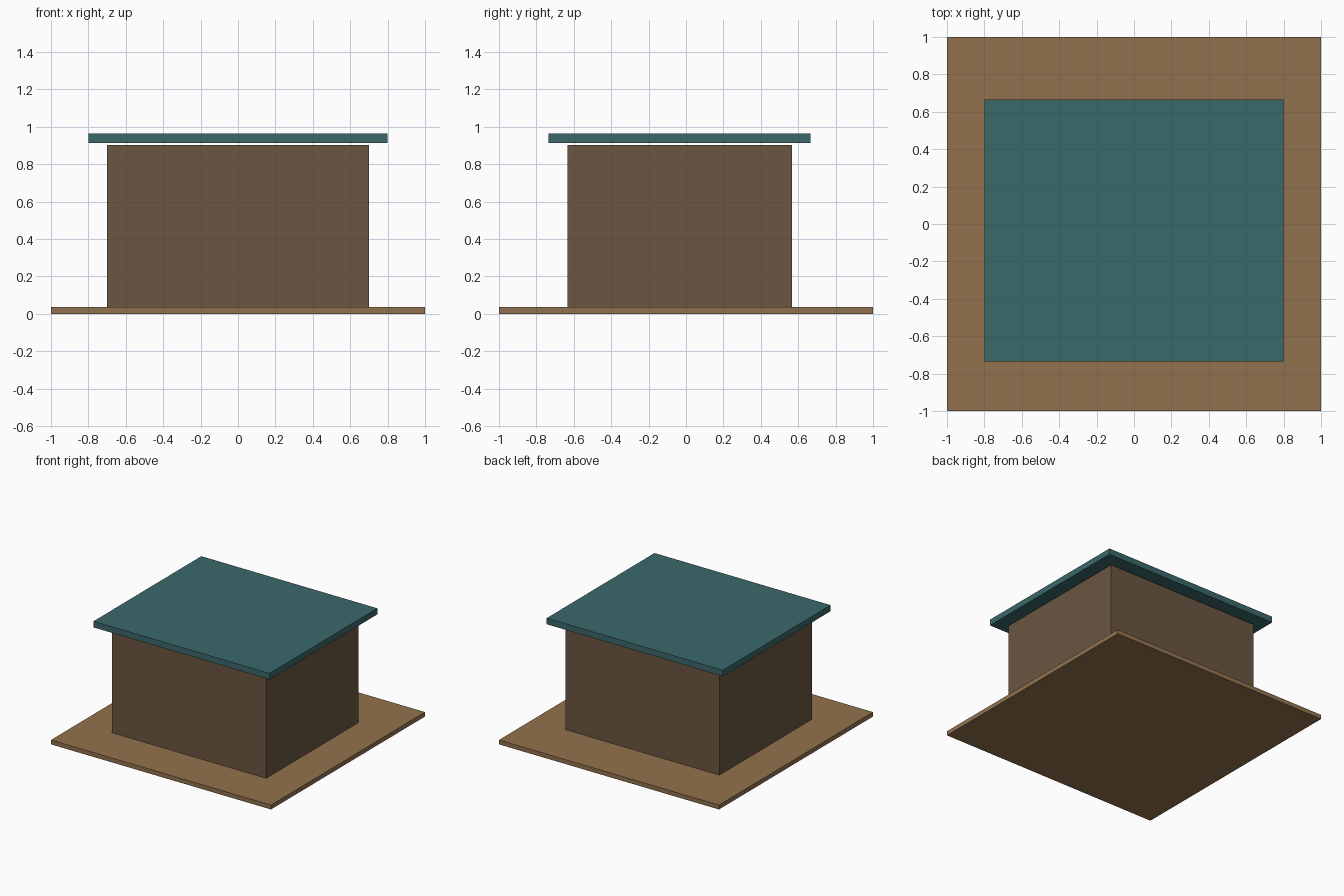
import bpy

if "Cube" in bpy.data.objects:
    bpy.data.objects.remove(bpy.data.objects["Cube"])


def material(name, color):
    mat = bpy.data.materials.new(name)
    mat.diffuse_color = (*color, 1)
    mat.use_nodes = True
    mat.node_tree.nodes["Principled BSDF"].inputs["Base Color"].default_value = mat.diffuse_color
    return mat


def box(name, low, high, mat):
    """Axis-aligned box between two opposite corners."""
    center = [(a + b) / 2 for a, b in zip(low, high)]
    bpy.ops.mesh.primitive_cube_add(size=1, location=center)
    obj = bpy.context.object
    obj.name = name
    obj.scale = [b - a for a, b in zip(low, high)]
    bpy.ops.object.transform_apply(location=False, rotation=False, scale=True)
    obj.data.materials.append(mat)
    return obj


light_wood = material("light_wood", (0.29, 0.17, 0.075))
dark_wood = material("dark_wood", (0.145, 0.093, 0.053))
teal = material("teal", (0.044, 0.14, 0.145))

# Ground slab
box("base_slab", (-1, -1, 0), (1, 1, 0.036), light_wood)

# Main block, standing on the ground and slightly forward of centre
box("walls", (-0.7, -0.634, 0), (0.7, 0.566, 0.903), dark_wood)

# Overhanging flat roof, floating just above the walls
box("roof", (-0.8, -0.734, 0.913), (0.8, 0.666, 0.963), teal)
